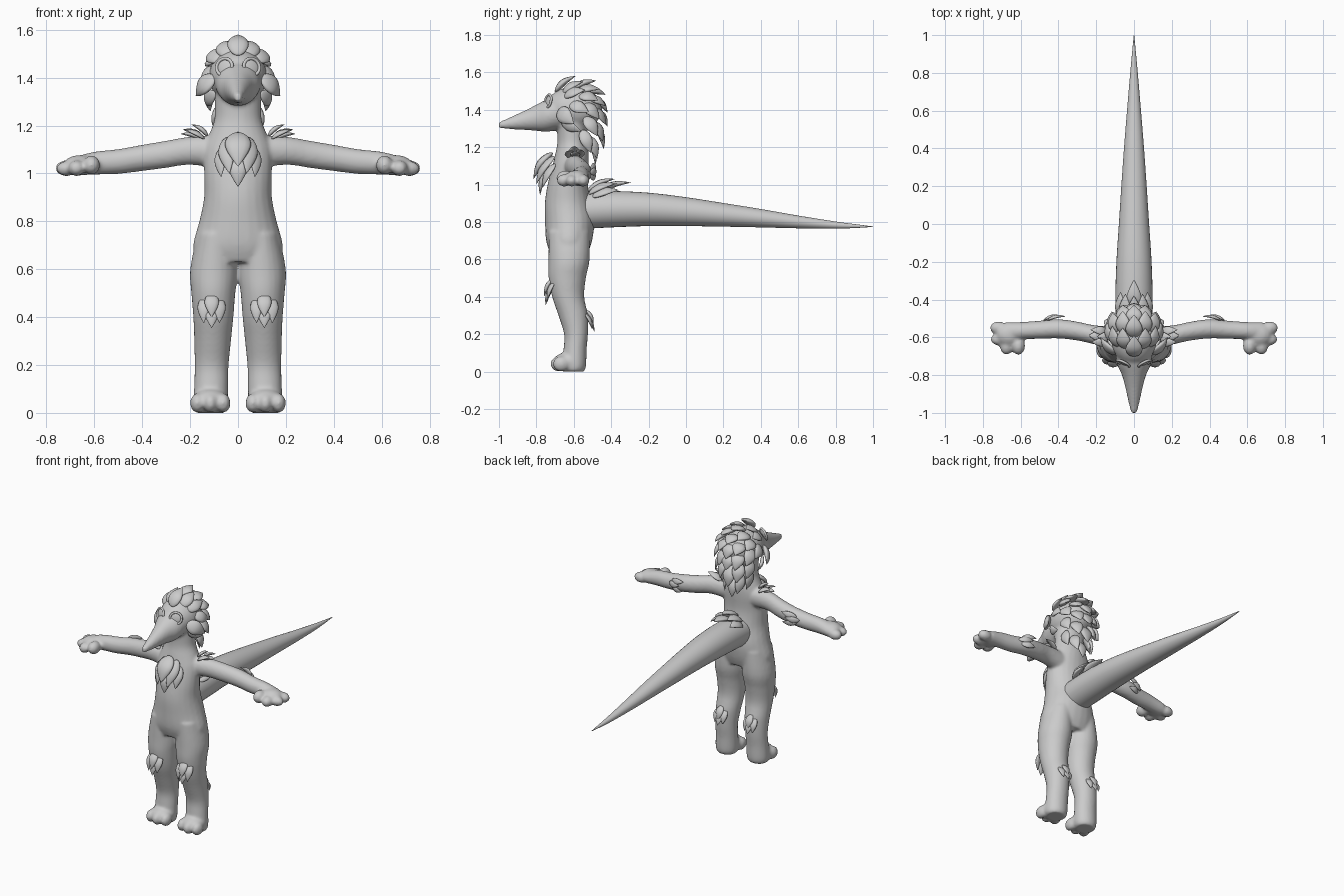
import bpy, bmesh, math
from mathutils import Vector, Matrix

grey = bpy.data.materials.new("plain grey")
grey.diffuse_color = (0.6, 0.6, 0.6, 1)
X, Y, Z = Vector((1, 0, 0)), Vector((0, 1, 0)), Vector((0, 0, 1))


def finish(bm, name):
    bmesh.ops.recalc_face_normals(bm, faces=bm.faces[:])
    me = bpy.data.meshes.new(name)
    bm.to_mesh(me)
    bm.free()
    me.materials.append(grey)
    me.shade_smooth()
    ob = bpy.data.objects.new(name, me)
    bpy.context.collection.objects.link(ob)
    return ob


def tube(bm, stations, u, v, sides=24, steps=4):
    """Closed loft through elliptical stations (x, y, z, ru, rv)."""
    p = [Vector(s) for s in stations]
    pts = []
    for i in range(len(p) - 1):
        a, b, c, d = p[max(i - 1, 0)], p[i], p[i + 1], p[min(i + 2, len(p) - 1)]
        for k in range(steps):
            t = k / steps
            pts.append(b + (c - a) * (t / 2) + (2 * a - 5 * b + 4 * c - d) * (t * t / 2)
                       + (3 * b - a - 3 * c + d) * (t ** 3 / 2))
    pts.append(p[-1])
    rings = []
    for q in pts:
        c = Vector(q[:3])
        rings.append([bm.verts.new(c + u * max(q[3], .0008) * math.cos(2 * math.pi * j / sides)
                                   + v * max(q[4], .0008) * math.sin(2 * math.pi * j / sides))
                      for j in range(sides)])
    for r, s in zip(rings, rings[1:]):
        for j in range(sides):
            k = (j + 1) % sides
            bm.faces.new((r[j], r[k], s[k], s[j]))
    bm.faces.new(rings[0])
    bm.faces.new(rings[-1])


def ball(bm, c, r):
    bmesh.ops.create_uvsphere(bm, u_segments=24, v_segments=16, radius=1,
                              matrix=Matrix.Translation(c) @ Matrix.Diagonal((*r, 1)))


def feather(bm, b, t, w, n):
    """Pointed teardrop leaf from base b to tip t, bulging along n."""
    b, t = Vector(b), Vector(t)
    d = t - b
    side = d.cross(n).normalized()
    up = side.cross(d).normalized()
    st = []
    for s, k in ((0, .2), (.07, .55), (.2, .85), (.4, 1), (.6, .86), (.8, .5), (.92, .22), (1, .01)):
        c = b + d * s + up * (math.sin(math.pi * s) * .1 * d.length)
        st.append((*c, w * k, w * k * .4))
    tube(bm, st, side, up, 12, 2)


def plumage(name, rows, centre):
    """Feathers (base, tip, half width); off-centre ones are mirrored."""
    bm = bmesh.new()
    for b, t, w in rows:
        n = (Vector(b) + Vector(t)) / 2 - Vector(centre)
        feather(bm, b, t, w, n)
        if b[0] > 0:
            f = lambda p: (-p[0], p[1], p[2])
            feather(bm, f(b), f(t), w, Vector(f(n)))
    return finish(bm, name)


# Body: torso, head, beak, limbs fused into one smooth skin
bm = bmesh.new()
tube(bm, [(0, -.625, .63, .175, .10), (0, -.625, .7, .188, .123), (0, -.622, .8, .162, .132),
          (0, -.632, .9, .142, .123), (0, -.632, 1.0, .142, .108), (0, -.617, 1.1, .142, .097),
          (0, -.61, 1.16, .122, .09), (0, -.608, 1.22, .1, .08), (0, -.608, 1.28, .097, .08),
          (0, -.608, 1.34, .1, .085)], X, Y)
ball(bm, (0, -.6, 1.405), (.122, .152, .118))
tube(bm, [(0, -.64, 1.4, .105, .1), (0, -.74, 1.37, .09, .088), (0, -.80, 1.357, .064, .07),
          (0, -.87, 1.342, .045, .05), (0, -.94, 1.328, .03, .032),
          (0, -1.0, 1.318, .016, .016)], X, Z)
for s in (1, -1):
    # legs and feet
    tube(bm, [(s * .09, -.625, .75, .08, .11), (s * .1, -.625, .6, .1, .11),
              (s * .103, -.635, .5, .092, .1), (s * .103, -.63, .4, .084, .086),
              (s * .106, -.603, .3, .077, .079), (s * .11, -.588, .2, .071, .064),
              (s * .112, -.593, .12, .071, .062), (s * .115, -.6, .03, .072, .066),
              (s * .115, -.6, 0, .06, .055)], X, Y)
    ball(bm, (s * .115, -.63, .052), (.074, .08, .052))
    for x, y in ((.062, -.667), (.115, -.68), (.169, -.667)):
        ball(bm, (s * x, y, .041), (.031, .045, .041))
    # arms, palms and fingers
    tube(bm, [(s * .06, -.605, 1.09, .06, .07), (s * .2, -.588, 1.095, .051, .059),
              (s * .3, -.567, 1.08, .05, .057), (s * .4, -.555, 1.065, .051, .055),
              (s * .5, -.56, 1.05, .048, .052), (s * .6, -.565, 1.043, .046, .048),
              (s * .68, -.57, 1.03, .05, .04)], Y, Z)
    ball(bm, (s * .66, -.585, 1.035), (.07, .062, .042))
    for c, r in (((.717, -.55, 1.022), (.046, .034, .033)), ((.714, -.611, 1.02), (.045, .032, .031)),
                 ((.675, -.65, 1.022), (.034, .042, .033)), ((.612, -.645, 1.035), (.036, .048, .04))):
        ball(bm, (s * c[0], c[1], c[2]), r)
body = finish(bm, "body")
rm = body.modifiers.new("fuse", 'REMESH')
rm.mode, rm.voxel_size, rm.use_smooth_shade = 'VOXEL', .009, True
sm = body.modifiers.new("soften", 'SMOOTH')
sm.factor, sm.iterations = .5, 6

# Tail
bm = bmesh.new()
tube(bm, [(0, -.56, .86, .098, .098), (0, -.4, .868, .099, .097), (0, -.2, .867, .093, .089),
          (0, 0, .855, .08, .077), (0, .2, .838, .067, .063), (0, .4, .82, .053, .049),
          (0, .6, .8, .037, .034), (0, .8, .783, .02, .019), (0, .93, .777, .008, .008),
          (0, 1.0, .775, .001, .001)], X, Z, 32)
finish(bm, "tail")

# Eyes: raised rim around a shallow lens
for s, label in ((1, "left"), (-1, "right")):
    n = Vector((s * .42, -.87, .22)).normalized()
    pos = Vector((s * .057, -.738, 1.445))
    q = n.to_track_quat('Z', 'Y')
    bpy.ops.mesh.primitive_torus_add(location=pos, rotation=q.to_euler(), major_radius=.036,
                                     minor_radius=.007, major_segments=32, minor_segments=10)
    rim = bpy.context.object
    rim.name = label + "_eye_rim"
    rim.data.materials.append(grey)
    rim.data.shade_smooth()
    bm = bmesh.new()
    bmesh.ops.create_uvsphere(bm, u_segments=24, v_segments=12, radius=1,
                              matrix=Matrix.Translation(pos - n * .004) @ q.to_matrix().to_4x4()
                              @ Matrix.Diagonal((.034, .034, .009, 1)))
    finish(bm, label + "_eye")

# Feather crest: middle column, then two mirrored columns
plumage("head_crest", [
    ((0, -.70, 1.495), (0, -.59, 1.58), .045), ((0, -.60, 1.51), (0, -.48, 1.555), .045),
    ((0, -.53, 1.50), (0, -.43, 1.48), .045), ((0, -.49, 1.46), (0, -.42, 1.385), .045),
    ((0, -.48, 1.40), (0, -.42, 1.31), .045), ((0, -.49, 1.32), (0, -.44, 1.19), .045),
    ((0, -.52, 1.23), (0, -.485, 1.105), .035),
    ((.045, -.66, 1.49), (.06, -.55, 1.55), .04), ((.05, -.58, 1.5), (.06, -.46, 1.51), .042),
    ((.05, -.52, 1.465), (.06, -.43, 1.42), .042), ((.05, -.5, 1.41), (.06, -.43, 1.32), .042),
    ((.05, -.5, 1.34), (.06, -.445, 1.23), .04), ((.04, -.525, 1.26), (.045, -.475, 1.14), .034),
    ((.085, -.65, 1.47), (.115, -.54, 1.505), .036), ((.09, -.57, 1.475), (.115, -.47, 1.45), .04),
    ((.1, -.55, 1.43), (.118, -.465, 1.35), .04), ((.098, -.54, 1.36), (.115, -.475, 1.26), .038),
    ((.08, -.555, 1.29), (.09, -.51, 1.17), .034)], (0, -.6, 1.37))
plumage("cheek_feathers", [
    ((.098, -.68, 1.40), (.176, -.60, 1.325), .045), ((.098, -.665, 1.34), (.132, -.56, 1.285), .03),
    ((.11, -.62, 1.43), (.145, -.52, 1.385), .036)], (0, -.62, 1.38))

# Body tufts
plumage("chest_feathers", [
    ((0, -.715, 1.17), (0, -.815, 1.03), .055), ((.045, -.705, 1.15), (.035, -.80, 1.0), .038),
    ((.062, -.70, 1.11), (.07, -.765, .985), .03), ((0, -.735, 1.08), (0, -.78, .945), .04)],
    (0, -.6, 1.1))
plumage("shoulder_feathers", [
    ((.125, -.6, 1.155), (.195, -.595, 1.205), .026), ((.14, -.622, 1.145), (.225, -.625, 1.18), .024),
    ((.14, -.572, 1.145), (.23, -.56, 1.185), .024), ((.16, -.595, 1.145), (.24, -.59, 1.165), .026)],
    (.17, -.6, 1.05))
plumage("elbow_feathers", [
    ((.48, -.512, 1.065), (.39, -.483, 1.075), .02), ((.46, -.51, 1.085), (.36, -.49, 1.105), .02),
    ((.46, -.512, 1.045), (.37, -.488, 1.04), .02)], (.42, -.6, 1.065))
plumage("knee_feathers", [
    ((.11, -.71, .5), (.11, -.757, .4), .03), ((.08, -.705, .485), (.078, -.745, .375), .026),
    ((.14, -.7, .485), (.143, -.74, .375), .026), ((.11, -.71, .45), (.11, -.75, .355), .028)],
    (.11, -.6, .43))
plumage("calf_feathers", [
    ((.11, -.535, .33), (.11, -.495, .25), .026), ((.085, -.54, .31), (.082, -.502, .225), .022),
    ((.135, -.54, .31), (.138, -.502, .225), .022), ((.11, -.535, .29), (.11, -.49, .215), .024)],
    (.11, -.62, .27))
plumage("rump_feathers", [
    ((0, -.53, .96), (0, -.38, 1.03), .04), ((0, -.47, .955), (0, -.295, 1.01), .042),
    ((.04, -.52, .95), (.045, -.37, 1.005), .036), ((.06, -.5, .935), (.07, -.36, .97), .034)],
    (0, -.45, .85))
